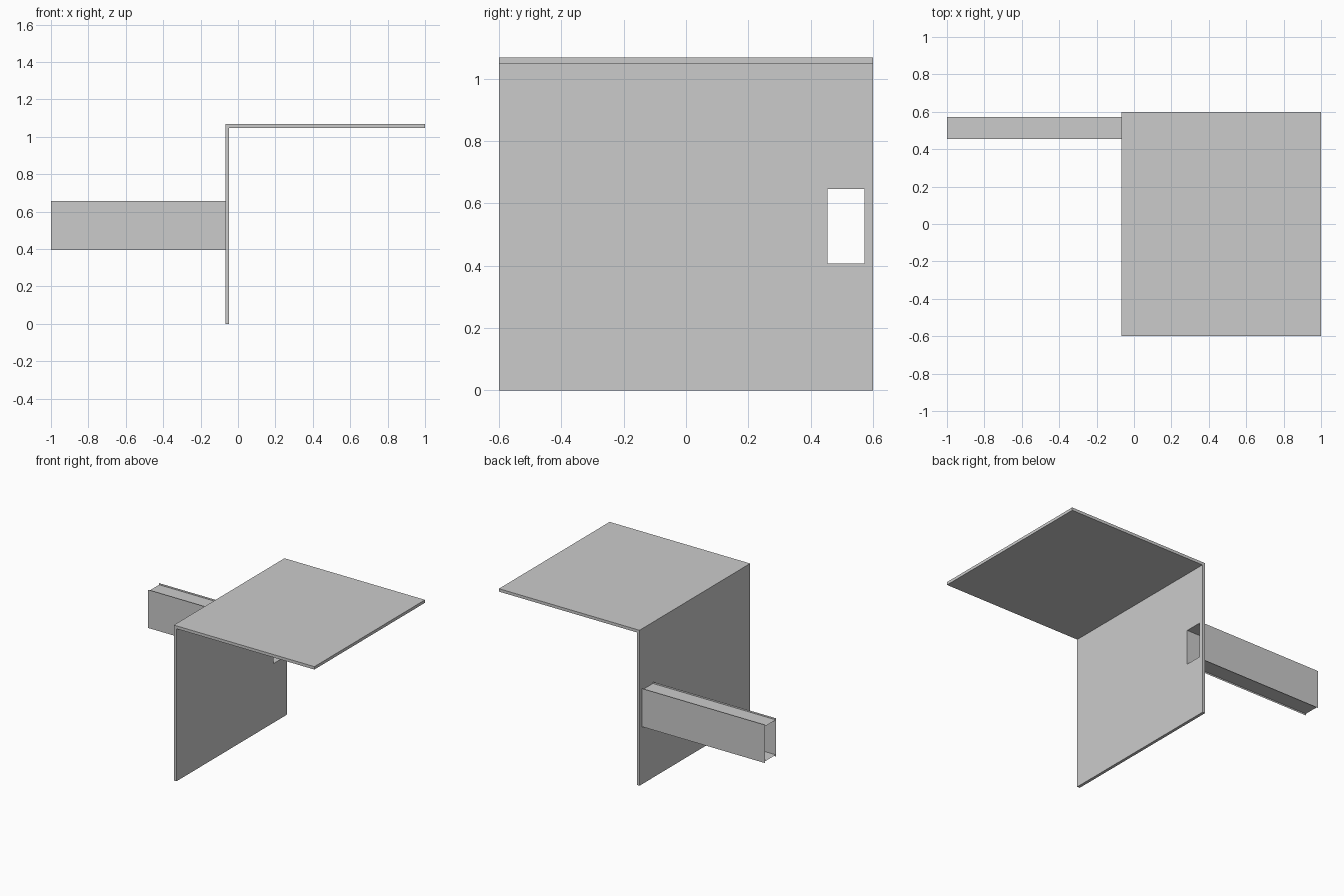
import bpy

if "Cube" in bpy.data.objects:
    bpy.data.objects.remove(bpy.data.objects["Cube"])

X0, X1, T = -0.067, 1.0, 0.02      # wall outer face, plate tip, sheet thickness
H, W = 1.067, 0.6                  # height, half width
Y0, Y1 = 0.454, 0.573              # duct opening in y
Z0, Z1 = 0.406, 0.646              # duct opening in z
LIP = 0.011                        # side sheets run past top and bottom


def make(name, verts, faces):
    mesh = bpy.data.meshes.new(name)
    mesh.from_pydata(verts, [], faces)
    mesh.update()
    ob = bpy.data.objects.new(name, mesh)
    bpy.context.collection.objects.link(ob)
    return ob


def prism(name, profile, y0, y1):
    """Extrude an anticlockwise xz profile along y."""
    n = len(profile)
    verts = [(x, y, z) for y in (y0, y1) for x, z in profile]
    faces = [tuple(range(n)), tuple(range(2 * n - 1, n - 1, -1))]
    faces += [((i + 1) % n, i, n + i, n + (i + 1) % n) for i in range(n)]
    return make(name, verts, faces)


# Wall and top plate: one L-shaped sheet
panel = prism("wall_and_top_plate",
              [(X0, 0), (X0 + T, 0), (X0 + T, H - T), (X1, H - T), (X1, H), (X0, H)],
              -W, W)

# Opening through the wall
cutter = prism("opening_cutter",
               [(X0 - 0.1, Z0), (X0 + 0.1, Z0), (X0 + 0.1, Z1), (X0 - 0.1, Z1)], Y0, Y1)
cutter.hide_render = True
cutter.hide_set(True)
cut = panel.modifiers.new("opening", "BOOLEAN")
cut.operation = "DIFFERENCE"
cut.solver = "EXACT"
cut.object = cutter

# Duct side sheets
for name, y in (("duct_front_sheet", Y0), ("duct_back_sheet", Y1)):
    make(name, [(-1, y, Z0 - LIP), (X0, y, Z0 - LIP), (X0, y, Z1 + LIP), (-1, y, Z1 + LIP)],
         [(0, 1, 2, 3) if y == Y0 else (3, 2, 1, 0)])

# Duct top and bottom sheets
for name, z in (("duct_bottom_sheet", Z0), ("duct_top_sheet", Z1)):
    make(name, [(-1, Y0, z), (X0, Y0, z), (X0, Y1, z), (-1, Y1, z)],
         [(0, 1, 2, 3) if z == Z1 else (3, 2, 1, 0)])
